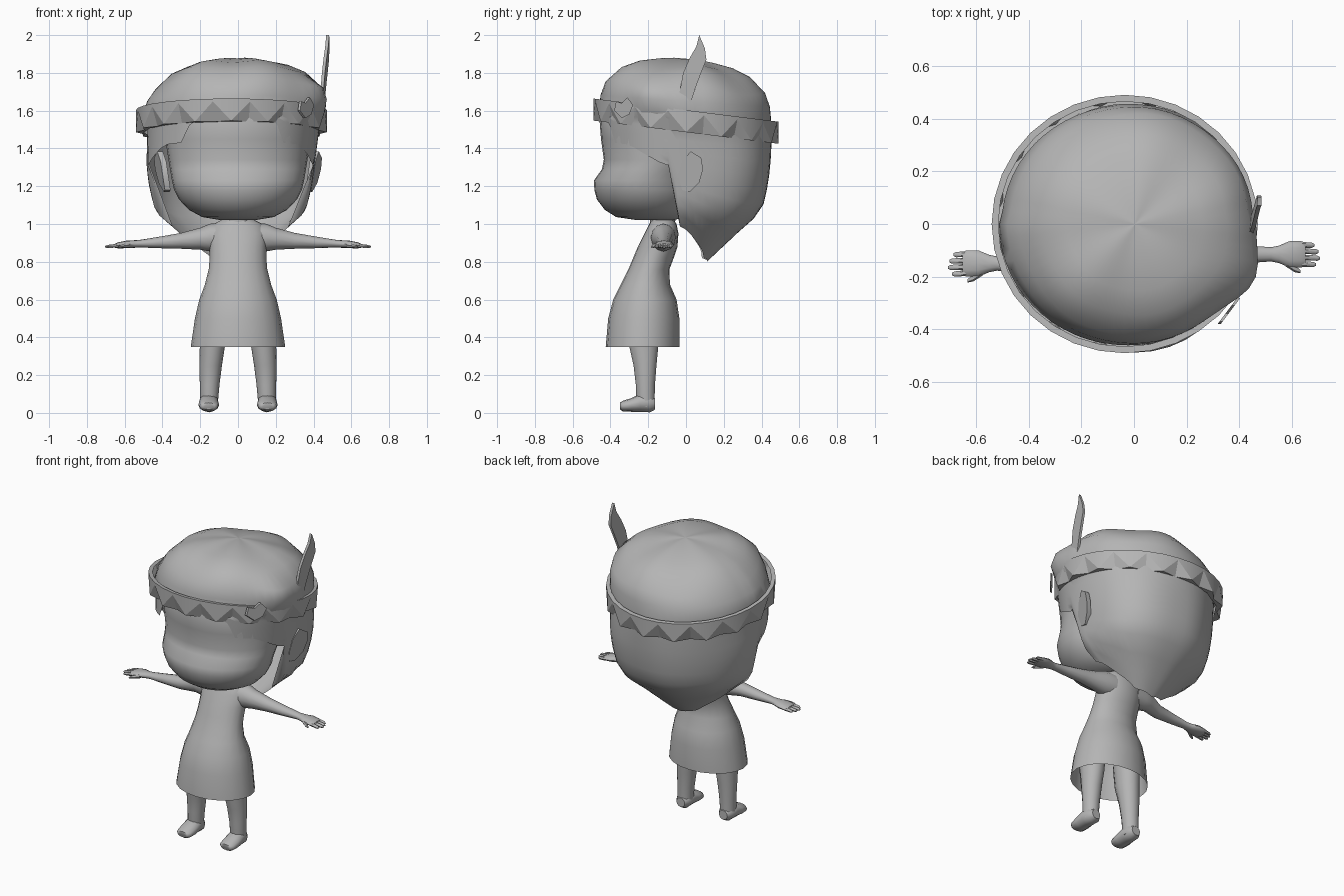
import bpy, math

if "Cube" in bpy.data.objects:
    bpy.data.objects.remove(bpy.data.objects["Cube"])

clay = bpy.data.materials.new("warm_grey")
clay.diffuse_color = (0.46, 0.46, 0.46, 1)
clay.use_nodes = True
clay.node_tree.nodes["Principled BSDF"].inputs["Base Color"].default_value = clay.diffuse_color


def make(name, verts, faces, angle=50):
    me = bpy.data.meshes.new(name)
    me.from_pydata(verts, [], faces)
    me.materials.append(clay)
    ob = bpy.data.objects.new(name, me)
    bpy.context.collection.objects.link(ob)
    bpy.ops.object.select_all(action='DESELECT')
    ob.select_set(True)
    bpy.context.view_layer.objects.active = ob
    bpy.ops.object.shade_smooth_by_angle(angle=math.radians(angle))
    return ob


def loft(name, rings, axis='z', n=16, caps=(True, True), angle=50):
    """Rings are (position on axis, centre u, centre v, half u, half v)."""
    verts, faces = [], []
    for p, cu, cv, a, b in rings:
        for i in range(n):
            t = 2 * math.pi * i / n
            u, v = cu + a * math.cos(t), cv + b * math.sin(t)
            verts.append({'z': (u, v, p), 'x': (p, u, v), 'y': (v, p, u)}[axis])
    up = rings[-1][0] > rings[0][0]
    for r in range(len(rings) - 1):
        for i in range(n):
            j = (i + 1) % n
            f = (r * n + i, r * n + j, r * n + n + j, r * n + n + i)
            faces.append(f if up else f[::-1])
    lo, hi = list(range(n)), list(range((len(rings) - 1) * n, len(rings) * n))
    if caps[0]:
        faces.append(lo[::-1] if up else lo)
    if caps[1]:
        faces.append(hi if up else hi[::-1])
    return make(name, verts, faces, angle)


def plate(name, pts, xf, th):
    """Thin outline in y and z, placed sideways by xf(y, z)."""
    n = len(pts)
    verts = [(xf(y, z) + s * th / 2, y, z) for s in (-1, 1) for y, z in pts]
    faces = [tuple(range(n))[::-1], tuple(range(n, 2 * n))]
    faces += [(i, (i + 1) % n, n + (i + 1) % n, n + i) for i in range(n)]
    return make(name, verts, faces, 30)


def interp(table, x):
    for (x0, y0), (x1, y1) in zip(table, table[1:]):
        if x <= x1:
            return y0 + (y1 - y0) * max(0, (x - x0) / (x1 - x0))
    return table[-1][1]


def depth_rings(rows):
    """Rows are (z, front y, back y, half width)."""
    return [(z, 0, (f + b) / 2, a, (b - f) / 2) for z, f, b, a in rows]


# Dress, open at the hem
loft("dress", depth_rings([
    (0.35, -.425, -.035, .25), (0.5, -.412, -.035, .228), (0.6, -.385, -.05, .205),
    (0.68, -.345, -.085, .175), (0.76, -.305, -.088, .155), (0.82, -.28, -.065, .15),
    (0.88, -.255, -.045, .15), (0.95, -.22, -.04, .155), (1.0, -.195, -.05, .13),
    (1.03, -.18, -.07, .07)]),
    n=20, caps=(False, True))
loft("neck", depth_rings([(0.98, -.19, -.06, .08), (1.1, -.19, -.05, .08)]), n=12)

# Head with brow hollow and full cheeks
loft("head", depth_rings([
    (1.022, -.27, -.06, .10), (1.037, -.37, 0, .19), (1.075, -.43, .03, .26),
    (1.13, -.472, .06, .312), (1.18, -.485, .075, .338), (1.23, -.488, .08, .35),
    (1.29, -.445, .1, .36), (1.34, -.435, .14, .368), (1.45, -.45, .2, .385),
    (1.58, -.46, .3, .40), (1.7, -.4, .25, .3)]), n=32)

# Arms, hands and fingers; the two sides sit at slightly different depths
for side, s, dy in (("right", 1, -.115), ("left", -1, -.15)):
    rows = [(.08, -.12, .93, .07, .075), (.15, -.12, .928, .065, .073),
            (.2, -.12, .922, .054, .058), (.3, dy, .911, .042, .042),
            (.42, dy, .902, .034, .03), (.52, dy, .896, .027, .02),
            (.55, dy, .894, .033, .02), (.59, dy, .892, .05, .02),
            (.635, dy, .887, .05, .016), (.65, dy, .885, .044, .011)]
    loft(side + "_arm", [(s * r[0],) + r[1:] for r in rows], 'x', 12)
    for k, tip in enumerate((.69, .705, .70, .685)):
        y = dy - .036 + .024 * k
        loft(f"{side}_finger_{k}", [(s * .635, y, .886, .011, .011),
             (s * (tip - .01), y * 1.02, .881, .010, .009),
             (s * tip, y * 1.02, .879, .005, .004)], 'x', 6)
    loft(side + "_thumb", [(s * .575, dy - .03, .889, .016, .014),
         (s * .61, dy - .055, .884, .013, .011),
         (s * .632, dy - .066, .878, .006, .005)], 'x', 6)

    # Legs and feet
    loft(side + "_leg", [(z, s * x, y, a, b) for z, x, y, a, b in (
        (.5, .13, -.225, .075, .088), (.36, .135, -.224, .067, .08),
        (.25, .145, -.217, .06, .062), (.15, .15, -.215, .052, .052),
        (.07, .153, -.215, .048, .05), (.03, .153, -.212, .046, .046))], 'z', 14)
    loft(side + "_foot", [(y, z, s * x, h, w) for y, z, x, h, w in (
        (-.35, .036, .155, .018, .035), (-.335, .036, .155, .028, .05),
        (-.29, .042, .155, .036, .055), (-.24, .054, .155, .049, .052),
        (-.19, .05, .153, .047, .048), (-.163, .048, .153, .03, .03))], 'y', 12)

    # Ears
    plate(side + "_ear", [(-.04, 1.25), (-.02, 1.33), (.025, 1.385), (.08, 1.35),
          (.09, 1.29), (.07, 1.22), (.02, 1.17), (-.02, 1.18)],
          lambda y, z: s * (.375 + .4 * max(0, y) + .15 * (z - 1.2)), .03)

# Hair: one shell whose lower edge depends on the direction
CAP = [(1.875, 0), (1.873, .15), (1.862, .32), (1.84, .55), (1.80, .75),
       (1.72, .93), (1.65, .985), (1.56, 1.0)]
SCALE = [(.80, .24), (.84, .33), (.92, .52), (1.0, .70), (1.05, .84), (1.1, .89),
         (1.2, .94), (1.3, .97), (1.56, 1)]
EDGE = [(0, .80), (50, .82), (75, .90), (90, .97), (97, .99), (99, 1.31), (104, 1.31),
        (116, 1.36), (130, 1.42), (144, 1.43), (150, 1.52), (158, 1.56), (180, 1.57)]
N, LOW = 60, 10
verts, faces = [], []
for r in range(len(CAP) + LOW):
    for i in range(N):
        t = 360 * i / N
        a = math.radians(t)
        back = t if t <= 180 else 360 - t
        diag = math.sin(2 * a) ** 2
        if r < len(CAP):
            z, sc = CAP[r]
            sc *= 1 + .02 * math.sin(a * 7) * (1 - r / 7)
            if back < 90:
                sc *= .98
            if r in (5, 6):      # swept lock above the band on the right
                sc *= 1 + .09 * math.exp(-((t - 116) / 14) ** 2)
            k = min(1, (z - 1.56) / .16)
            rx, cx = .487 - .015 * k, -.025 + .03 * k
        else:
            z = 1.56 + (interp(EDGE, back) - 1.56) * (r - len(CAP) + 1) / LOW
            k = min(1, (1.56 - z) / .25)
            sc = interp(SCALE, z)
            if back > 90:
                sc *= 1 + .025 * diag
            else:                # fuller behind the right ear
                sc *= 1 + (.09 if t < 180 else -.03) * diag * k
            rx, cx = .458, -.02 - .02 * k
        x, y = cx + rx * sc * math.sin(a), .46 * sc * math.cos(a)
        lift = min(1, max(0, (z - 1.5) / .2))
        wave = .012 * math.sin(a * 5 + 1) * sc if r < 6 else 0
        verts.append((x, y, z - .09 * y * lift + wave))
for r in range(len(CAP) + LOW - 1):
    for i in range(N):
        j = (i + 1) % N
        faces.append((r * N + i, r * N + j, (r + 1) * N + j, (r + 1) * N + i)[::-1])
make("hair", verts, faces, 60)

# Headband: tilted ring with a row of notched triangles
M = 16
verts, faces = [], []


def band_point(step, up, grow=0.0):
    a = 2 * math.pi * step / M
    y = (.49 + grow) * math.cos(a)
    return (-.035 + (.505 + grow) * math.sin(a), y, 1.543 - .125 * y + up)


for i in range(M):
    verts += [band_point(i, -.057), band_point(i + .5, .045),
              band_point(i + .5, -.057, -.035), band_point(i, .06),
              band_point(i, .06, -.025), band_point(i, -.057, -.04),
              band_point(i + .5, .06), band_point(i + .5, .06, -.025)]
for i in range(M):
    b, c = 8 * i, 8 * ((i + 1) % M)
    faces += [(b, b + 2, b + 1), (b + 2, c, b + 1),                # notch
              (b, b + 1, b + 6, b + 3), (b + 1, c, c + 3, b + 6),
              (b + 3, b + 6, b + 7, b + 4), (b + 6, c + 3, c + 4, b + 7),  # rim
              (b + 2, c + 5, c), (b, b + 5, b + 2), (b + 2, b + 5, c + 5)]
# wound as seen from inside, since the ring runs clockwise from above
make("headband", verts, [f[::-1] for f in faces], 20)

# Feather and little leaf tucked in the band
plate("feather", [(-.05, 1.62), (-.03, 1.72), (-.015, 1.8), (.02, 1.88), (.055, 1.94),
      (.07, 2.0), (.1, 1.93), (.108, 1.87), (.08, 1.8), (.05, 1.72), (.025, 1.64)],
      lambda y, z: .45 + .05 * (z - 1.62) + .15 * (y - .03), .016)
plate("band_leaf", [(-.38, 1.6), (-.37, 1.65), (-.34, 1.64), (-.31, 1.67), (-.28, 1.63),
      (-.3, 1.58), (-.34, 1.56)],
      lambda y, z: .375 + .75 * (y + .31), .012)
